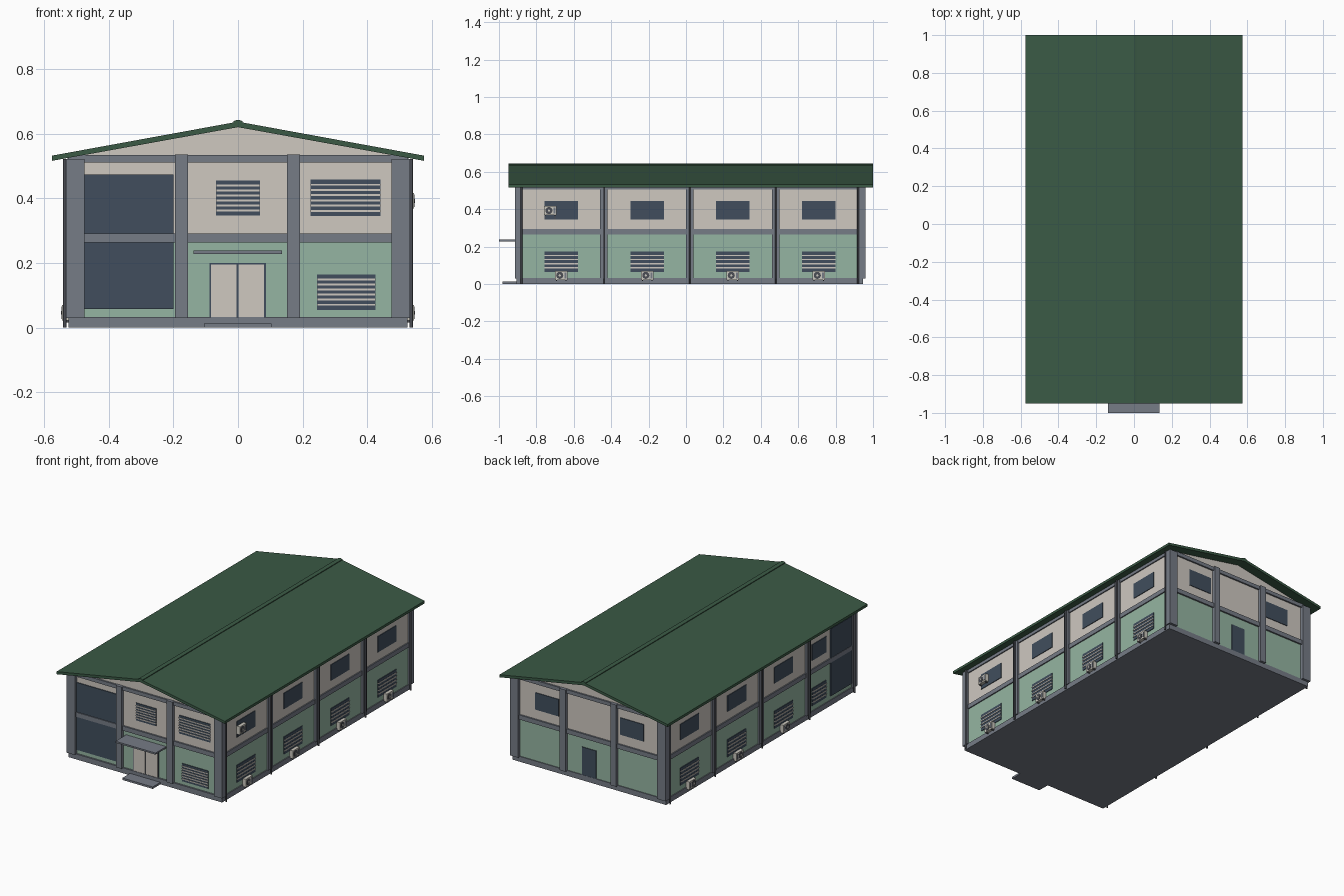
import bpy, bmesh, math
from mathutils import Matrix, Vector

if "Cube" in bpy.data.objects:
    bpy.data.objects.remove(bpy.data.objects["Cube"], do_unlink=True)


def material(name, *rgb):
    m = bpy.data.materials.new(name)
    m.use_nodes = True
    m.diffuse_color = (*rgb, 1)
    m.node_tree.nodes["Principled BSDF"].inputs["Base Color"].default_value = (*rgb, 1)
    return m


green = material("roof green", 0.043, 0.102, 0.06)
cream = material("cream plaster", 0.62, 0.58, 0.53)
mint = material("mint plaster", 0.30, 0.46, 0.36)
grey = material("grey concrete", 0.18, 0.20, 0.24)
glass = material("dark glass", 0.052, 0.076, 0.11)
iron = material("dark pipe", 0.07, 0.075, 0.09)
casing = material("unit casing", 0.60, 0.58, 0.52)

FRONT, BACK, SIDE = -0.895, 0.94, 0.52


def finish(name, bm, mat):
    bmesh.ops.recalc_face_normals(bm, faces=bm.faces)
    me = bpy.data.meshes.new(name)
    bm.to_mesh(me)
    bm.free()
    me.materials.append(mat)
    ob = bpy.data.objects.new(name, me)
    bpy.context.collection.objects.link(ob)
    return ob


def box(name, x, y, z, mat):
    bm = bmesh.new()
    size = [abs(a[1] - a[0]) for a in (x, y, z)]
    mid = [(a[0] + a[1]) / 2 for a in (x, y, z)]
    bmesh.ops.create_cube(bm, size=1, matrix=Matrix.Translation(mid) @ Matrix.Diagonal((*size, 1)))
    return finish(name, bm, mat)


def prism(name, profile, y0, y1, mat):
    """Extrude an x-z outline along y."""
    bm = bmesh.new()
    face = bm.faces.new([bm.verts.new((x, y0, z)) for x, z in profile])
    new = bmesh.ops.extrude_face_region(bm, geom=[face])["geom"]
    bmesh.ops.translate(bm, vec=(0, y1 - y0, 0), verts=[v for v in new if isinstance(v, bmesh.types.BMVert)])
    return finish(name, bm, mat)


def cylinder(name, centre, radius, depth, mat, axis="Z", sides=12):
    bm = bmesh.new()
    turn = Matrix.Rotation(math.pi / 2, 4, "Y") if axis == "X" else Matrix()
    bmesh.ops.create_cone(bm, cap_ends=True, segments=sides, radius1=radius, radius2=radius,
                          depth=depth, matrix=Matrix.Translation(centre) @ turn)
    return finish(name, bm, mat)


def on_wall(wall, name, u, z, out, mat, start=-0.004):
    """Box lying on a named wall: u runs along the wall, out is how far it stands proud."""
    if wall in ("front", "back"):
        s, plane = (-1, FRONT) if wall == "front" else (1, BACK)
        return box(f"{wall}_{name}", u, (plane + s * start, plane + s * out), z, mat)
    s = 1 if wall == "left" else -1
    return box(f"{wall}_{name}", (s * (SIDE + start), s * (SIDE + out)), u, z, mat)


def louvre(wall, name, u, z, slats):
    on_wall(wall, name, u, z, 0.004, glass)
    step = (z[1] - z[0]) / (slats + 1)
    for i in range(slats):
        h = z[0] + step * (i + 1)
        on_wall(wall, f"{name}_slat_{i + 1}", u, (h - 0.003, h + 0.003), 0.007, cream)


def air_unit(wall, name, y, z):
    s = 1 if wall == "left" else -1
    on_wall(wall, name, (y - 0.033, y + 0.033), (z - 0.024, z + 0.024), 0.024, casing)
    cylinder(f"{wall}_{name}_fan", (s * (SIDE + 0.024), y - 0.008, z), 0.019, 0.004, iron, "X", 16)
    cylinder(f"{wall}_{name}_hub", (s * (SIDE + 0.026), y - 0.008, z), 0.006, 0.004, casing, "X")
    on_wall(wall, f"{name}_grille", (y + 0.017, y + 0.027), (z - 0.016, z + 0.016), 0.0255, grey)
    for d in (-0.025, 0.025):
        on_wall(wall, f"{name}_bracket", (y + d - 0.002, y + d + 0.002), (z - 0.03, z - 0.024), 0.022, iron)


# Body: plinth, lower storey, upper storey with gables
box("plinth", (-0.525, 0.525), (-0.905, 0.945), (0, 0.033), grey)
box("lower_walls", (-SIDE, SIDE), (FRONT, BACK), (0.03, 0.28), mint)
prism("upper_walls", [(-SIDE, 0.28), (SIDE, 0.28), (SIDE, 0.526), (0, 0.622), (-SIDE, 0.526)],
      FRONT, BACK, cream)

# Roof slab and ridge cap
prism("roof", [(-0.575, 0.532), (0, 0.637), (0.575, 0.532), (0.575, 0.516), (0, 0.62), (-0.575, 0.516)],
      -0.95, 1.0, green)
prism("ridge_cap", [(-0.014, 0.634), (-0.014, 0.639), (0, 0.643), (0.014, 0.639), (0.014, 0.634)],
      -0.95, 1.0, green)

# Concrete frame on the gable ends
for wall in ("front", "back"):
    on_wall(wall, "floor_beam", (-0.525, 0.525), (0.263, 0.291), 0.010, grey)
    on_wall(wall, "eave_beam", (-0.525, 0.525), (0.511, 0.534), 0.010, grey)
    for i, x in enumerate((-0.175, 0.172)):
        on_wall(wall, f"column_{i + 1}", (x - 0.02, x + 0.02), (0.03, 0.535), 0.02, grey)
    for s in (-1, 1):
        on_wall(wall, "corner_column", (s * 0.475, s * 0.532), (0.03, 0.522), 0.02, grey, -0.022)

# Concrete frame and downpipes on the long sides
for wall, s in (("left", 1), ("right", -1)):
    on_wall(wall, "floor_beam", (FRONT, BACK), (0.265, 0.293), 0.007, grey)
    on_wall(wall, "eave_beam", (FRONT, BACK), (0.505, 0.524), 0.007, grey)
    for i, y in enumerate((-0.44, 0.02, 0.48)):
        on_wall(wall, f"column_{i + 1}", (y - 0.02, y + 0.02), (0.03, 0.522), 0.012, grey)
    for i, y in enumerate((-0.88, -0.44, 0.02, 0.48, 0.92)):
        cylinder(f"{wall}_downpipe_{i + 1}", (s * 0.536, y, 0.261), 0.005, 0.522, iron)

# Side windows, louvres and air units bay by bay
for wall in ("left", "right"):
    for i, y in enumerate((-0.667, -0.207, 0.25, 0.71)):
        half = 0.09
        short_bay = wall == "right" and i == 0
        if short_bay:
            y, half = -0.555, 0.07
        u = (y - half, y + half)
        on_wall(wall, f"upper_window_{i + 1}", u, (0.345, 0.443), 0.004, glass)
        louvre(wall, f"lower_louvre_{i + 1}", u, (0.065, 0.173), 4)
        if not short_bay:
            air_unit(wall, f"air_unit_{i + 1}", y, 0.046)
air_unit("left", "upper_air_unit", -0.725, 0.392)
for y in (-0.75, -0.7):
    on_wall("left", "unit_strut", (y - 0.002, y + 0.002), (0.345, 0.368), 0.006, iron)

# Two-storey corner glazing
for z in ((0.057, 0.265), (0.29, 0.473)):
    on_wall("front", "corner_glazing", (-0.476, -0.2), z, 0.005, glass)
    on_wall("right", "corner_glazing", (-0.875, -0.665), z, 0.005, glass)

# Front openings
louvre("front", "middle_louvre", (-0.068, 0.068), (0.347, 0.455), 6)
louvre("front", "upper_louvre", (0.225, 0.44), (0.345, 0.458), 6)
louvre("front", "lower_louvre", (0.245, 0.425), (0.055, 0.165), 6)
on_wall("front", "door_frame", (-0.088, 0.086), (0.033, 0.2), 0.004, glass)
for u in ((-0.083, -0.004), (0.002, 0.081)):
    on_wall("front", "door_leaf", u, (0.033, 0.196), 0.007, cream)

# Entrance canopy and step
box("entrance_canopy", (-0.138, 0.136), (-1.0, FRONT), (0.228, 0.238), grey)
box("entrance_step", (-0.105, 0.103), (-0.98, FRONT), (0, 0.012), grey)

# Back openings
for name, u in (("window_left", (0.21, 0.37)), ("window_right", (-0.37, -0.21))):
    on_wall("back", name, u, (0.35, 0.455), 0.004, glass)
on_wall("back", "door", (-0.045, 0.05), (0.033, 0.205), 0.004, glass)
